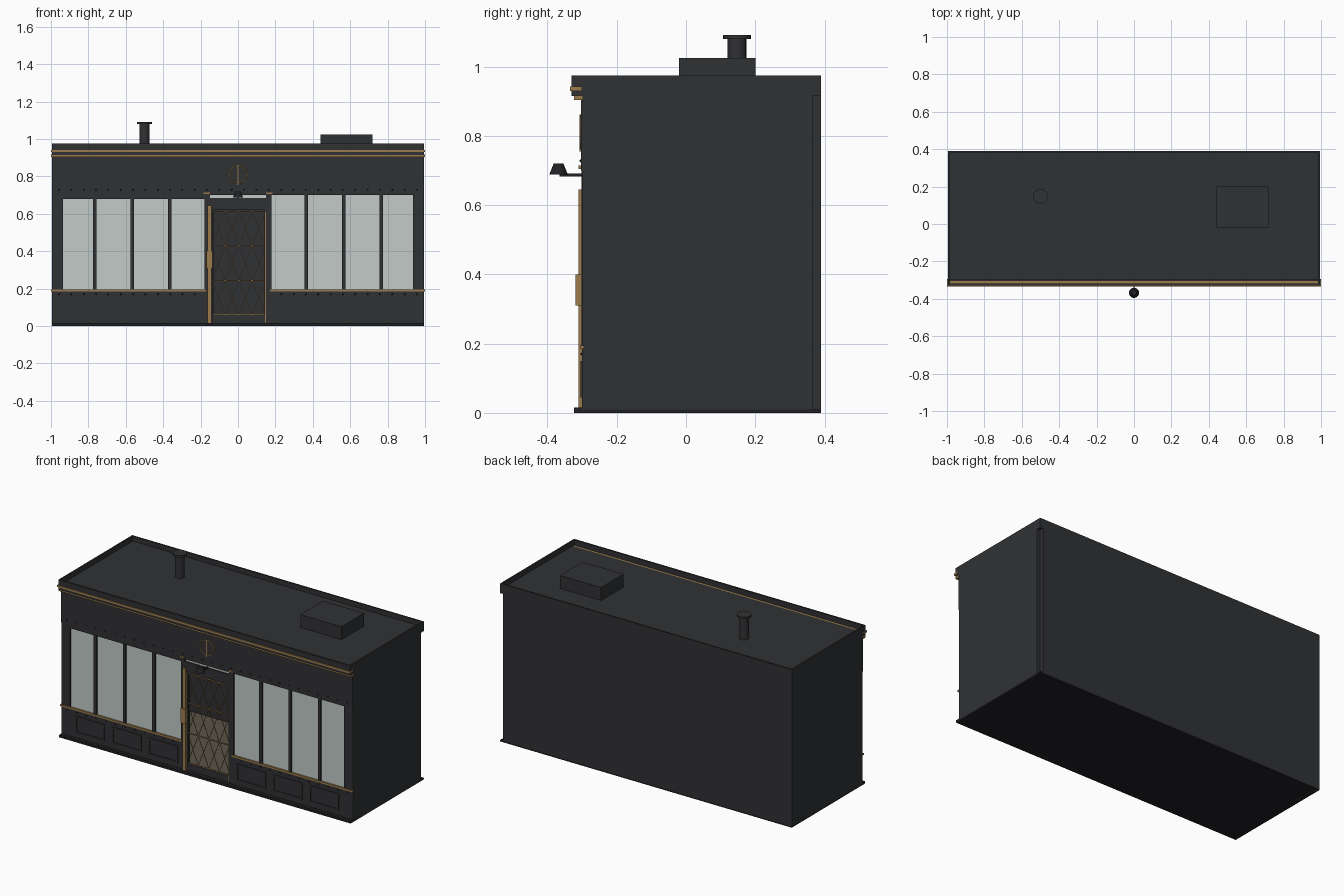
import bpy, bmesh, math
from mathutils import Vector, Matrix

cube = bpy.data.objects.get("Cube")
if cube:
    bpy.data.objects.remove(cube, do_unlink=True)


def material(name, rgb, rough=0.6, metal=0.0):
    m = bpy.data.materials.new(name)
    m.use_nodes = True
    m.diffuse_color = (*rgb, 1)
    node = m.node_tree.nodes["Principled BSDF"]
    node.inputs["Base Color"].default_value = (*rgb, 1)
    node.inputs["Roughness"].default_value = rough
    node.inputs["Metallic"].default_value = metal
    return m


DARK = material("charcoal_paint", (0.03, 0.031, 0.034))
BLACK = material("black_iron", (0.015, 0.015, 0.018))
GOLD = material("aged_brass", (0.33, 0.2, 0.075), 0.4)
GLASS = material("pale_glass", (0.54, 0.6, 0.58), 0.2)
FLOOR = material("floor_boards", (0.1, 0.085, 0.065))


def finish(name, bm, mat, smooth=False):
    mesh = bpy.data.meshes.new(name)
    bm.to_mesh(mesh)
    bm.free()
    mesh.materials.append(mat)
    ob = bpy.data.objects.new(name, mesh)
    bpy.context.collection.objects.link(ob)
    if smooth:
        bpy.ops.object.select_all(action="DESELECT")
        ob.select_set(True)
        bpy.context.view_layer.objects.active = ob
        bpy.ops.object.shade_smooth_by_angle()
    return ob


def add_box(bm, xs, ys, zs):
    size = [b - a for a, b in (xs, ys, zs)]
    mid = [(a + b) / 2 for a, b in (xs, ys, zs)]
    bmesh.ops.create_cube(bm, size=1, matrix=Matrix.Translation(mid) @ Matrix.Diagonal((*size, 1)))


def boxes(name, mat, *items):
    bm = bmesh.new()
    for item in items:
        add_box(bm, *item)
    return finish(name, bm, mat)


def add_bar(bm, a, b, width):
    a, b = Vector(a), Vector(b)
    turn = (b - a).to_track_quat("Z", "Y").to_matrix().to_4x4()
    scale = Matrix.Diagonal((width, width, (b - a).length, 1))
    bmesh.ops.create_cube(bm, size=1, matrix=Matrix.Translation((a + b) / 2) @ turn @ scale)


def cones(name, mat, *items):
    bm = bmesh.new()
    for x, y, z0, z1, r0, r1 in items:
        bmesh.ops.create_cone(bm, cap_ends=True, segments=24, radius1=r0, radius2=r1,
                              depth=z1 - z0, matrix=Matrix.Translation((x, y, (z0 + z1) / 2)))
    return finish(name, bm, mat, True)


W, FRONT, BACK, T = 0.995, -0.30, 0.39, 0.03
WALL = (FRONT, FRONT + T)
ROOF = 0.945

# Shell: floor, walls with a notched rear corner, roof and thin parapet
boxes("floor", FLOOR, ((-W + T, W - T), (FRONT + T, BACK - T), (0.002, 0.012)))
boxes("base_slab", BLACK, ((-W, W), (FRONT, BACK), (0, 0.01)))
boxes("back_wall", DARK, ((-W, W - 0.02), (BACK - T, BACK), (0, ROOF)))
boxes("right_wall", DARK, ((-W, -W + T), (FRONT, BACK), (0, ROOF)))
boxes("left_wall", DARK, ((W - T, W), (FRONT, BACK - 0.025), (0, ROOF)))
boxes("roof", DARK, ((-W + 0.005, W - 0.005), (FRONT, BACK - 0.005), (0.92, ROOF)))
boxes("parapet", DARK,
      ((-W, -W + 0.01), (-0.33, BACK), (0.915, 0.975)),
      ((W - 0.01, W), (-0.33, BACK), (0.915, 0.975)),
      ((-W, W), (BACK - 0.01, BACK), (0.915, 0.975)),
      ((-W, W), (-0.33, -0.319), (0.915, 0.975)))

# Cornice mouldings and fascia
boxes("upper_cornice_moulding", GOLD, ((-1, 1), (-0.335, -0.301), (0.93, 0.942)))
boxes("lower_cornice_moulding", GOLD, ((-1, 1), (-0.323, -0.298), (0.903, 0.917)))
boxes("fascia", DARK, ((-W, W), (-0.303, FRONT + T), (0.70, 0.93)))

# Shopfront bays
for side, s, top in (("right", -1, 0.68), ("left", 1, 0.70)):
    def span(a, b):
        return tuple(sorted((s * a, s * b)))

    boxes(side + "_stall_riser", DARK, (span(0.15, W), WALL, (0, 0.19)))
    boxes(side + "_piers", DARK, (span(0.935, W), WALL, (0.18, 0.71)),
          (span(0.15, 0.18), WALL, (0, 0.71)),
          (span(0.15, W), WALL, (top, 0.71)))
    boxes(side + "_window_glass", GLASS, (span(0.175, 0.94), (-0.291, -0.285), (0.185, top + 0.005)))
    boxes(side + "_mullions", DARK,
          *[(span(x - 0.009, x + 0.009), (-0.302, -0.28), (0.185, top + 0.005))
            for x in (0.365, 0.565, 0.765)])
    boxes(side + "_window_sill", GOLD, (span(0.17, 1), (-0.306, -0.295), (0.185, 0.195)))
    boxes(side + "_plinth", BLACK, (span(0.16, W), (-0.323, -0.295), (0, 0.015)))
    boxes(side + "_pier_cap", GOLD, (span(0.15, 0.185), (-0.311, -0.298), (0.705, 0.715)))

    # Raised frames on the lower panels
    bm = bmesh.new()
    for i in range(3):
        a = 0.2 + i * 0.25
        b, y, e = a + 0.2, (-0.305, -0.299), 0.01
        for xs, zs in (((a, b), (0.045, 0.055)), ((a, b), (0.14, 0.15)),
                       ((a, a + e), (0.055, 0.14)), ((b - e, b), (0.055, 0.14))):
            add_box(bm, span(*xs), y, zs)
    finish(side + "_panel_frames", bm, DARK)

# Rivet rows
bm = bmesh.new()
for i in range(30):
    x = -0.957 + i * 0.066
    for z, y in ((0.728, -0.303), (0.17, -0.30)):
        if z > 0.5 or abs(x) > 0.18:
            bmesh.ops.create_icosphere(bm, subdivisions=1, radius=0.005,
                                       matrix=Matrix.Translation((x, y, z)))
finish("rivets", bm, BLACK, True)

# Doorway
boxes("door_step", BLACK, ((-0.165, 0.165), (-0.323, -0.27), (0, 0.016)))
boxes("door_lintel", DARK, ((-0.155, 0.155), (-0.30, -0.275), (0.62, 0.685)))
boxes("transom_glass", GLASS, ((-0.15, 0.15), (-0.293, -0.287), (0.685, 0.702)))
boxes("door_post", GOLD, ((-0.162, -0.142), (-0.311, -0.295), (0.016, 0.645)))
boxes("door_handle_plate", GOLD, ((-0.168, -0.136), (-0.319, -0.30), (0.31, 0.40)))
L, R, Y = -0.14, 0.148, -0.29
boxes("door_frame", DARK, ((L, R), (-0.296, -0.28), (0.016, 0.058)),
      ((L, L + 0.008), (-0.296, -0.28), (0.05, 0.625)),
      ((R - 0.006, R + 0.004), (-0.296, -0.28), (0.016, 0.625)))

# Door lattice: three rows of crossed bars between rails, with studs
rows, cols = 3, 4
step, rise = (R - L) / cols, 0.184
bm = bmesh.new()
for r in range(rows + 1):
    z = 0.06 + r * rise
    add_bar(bm, (L, Y, z), (R, Y, z), 0.006)
    if r == rows:
        break
    for c in range(cols):
        x = L + c * step
        add_bar(bm, (x, Y, z), (x + step, Y, z + rise), 0.003)
        add_bar(bm, (x + step, Y, z), (x, Y, z + rise), 0.003)
        bmesh.ops.create_icosphere(bm, subdivisions=1, radius=0.004,
                                   matrix=Matrix.Translation((x + step / 2, Y, z + rise / 2)))
add_bar(bm, (R, -0.297, 0.02), (R, -0.297, 0.61), 0.005)
finish("door_lattice", bm, GOLD)

# Ring ornament above the door
bpy.ops.mesh.primitive_torus_add(major_segments=40, minor_segments=8, major_radius=0.046,
                                 minor_radius=0.003, location=(0, -0.304, 0.81),
                                 rotation=(math.pi / 2, 0, 0))
ring = bpy.context.object
ring.name = "fascia_ring"
ring.data.materials.append(GOLD)
bpy.ops.object.shade_smooth_by_angle()
boxes("fascia_ring_bar", GOLD, ((-0.002, 0.002), (-0.307, -0.302), (0.755, 0.862)))

# Lamp on its bracket
boxes("lamp_arm", BLACK, ((-0.004, 0.004), (-0.365, -0.295), (0.683, 0.691)))
cones("lamp_shade", BLACK, (0, -0.368, 0.688, 0.72, 0.027, 0.014))

# Rooftop vent box and flue
boxes("roof_vent_box", DARK, ((0.44, 0.72), (-0.02, 0.20), (0.94, 1.025)))
cones("roof_flue", DARK, (-0.5, 0.147, 0.94, 1.085, 0.027, 0.027),
      (-0.5, 0.147, 1.08, 1.092, 0.04, 0.04))
